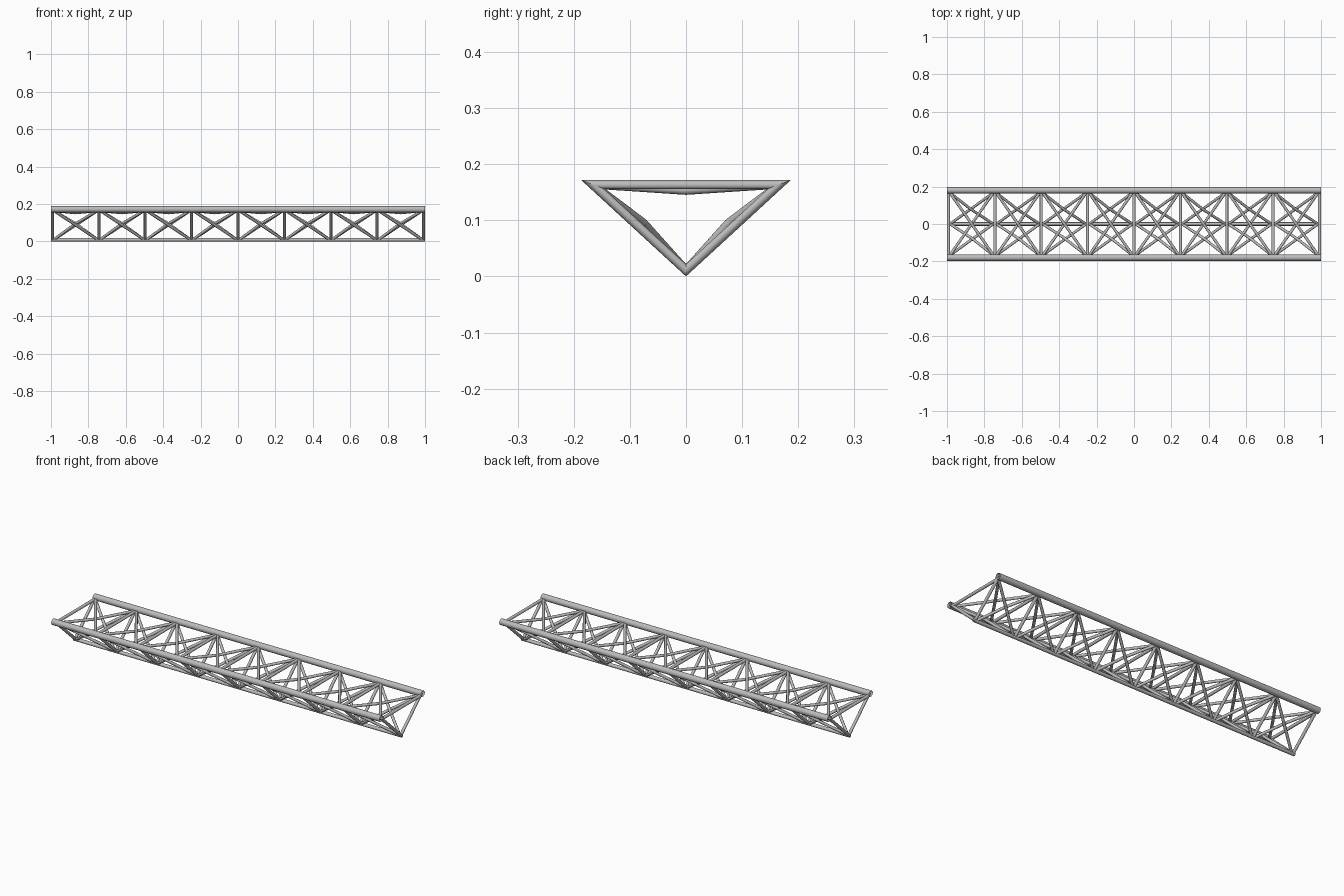
import bpy
import bmesh
from math import cos, sin, tau
from mathutils import Vector

cube = bpy.data.objects.get("Cube")
if cube:
    bpy.data.objects.remove(cube, do_unlink=True)

steel = bpy.data.materials.new("steel_grey")
steel.use_nodes = True
grey = (0.5, 0.5, 0.5, 1)
steel.diffuse_color = grey
steel.node_tree.nodes["Principled BSDF"].inputs["Base Color"].default_value = grey

SIDES = 16
PANELS = 8
END = 0.992                      # x of the outermost frames
TOP_Y, TOP_Z, LOW_Z = 0.1665, 0.164, 0.011
corners = [(0, LOW_Z), (TOP_Y, TOP_Z), (-TOP_Y, TOP_Z)]


def tube(bm, points, radius, closed=False):
    """Open round tube through the points, with mitred corners."""
    pts = [Vector(p) for p in points]
    n = len(pts)
    count = n if closed else n - 1
    dirs = [(pts[(i + 1) % n] - pts[i]).normalized() for i in range(count)]
    for i, d in enumerate(dirs):
        before = dirs[i - 1] if closed or i > 0 else d
        after = dirs[(i + 1) % count] if closed or i < count - 1 else d
        side = d.cross(Vector((0, 0, 1)))
        if side.length < 0.01:
            side = Vector((1, 0, 0))
        side.normalize()
        up = side.cross(d)
        rings = []
        for p, normal in ((pts[i], before + d), (pts[(i + 1) % n], d + after)):
            ring = []
            for k in range(SIDES):
                a = tau * k / SIDES
                off = radius * (cos(a) * side + sin(a) * up)
                slide = -off.dot(normal) / d.dot(normal)
                ring.append(bm.verts.new(p + off + d * slide))
            rings.append(ring)
        for k in range(SIDES):
            j = (k + 1) % SIDES
            f = bm.faces.new((rings[0][k], rings[0][j], rings[1][j], rings[1][k]))
            f.smooth = True


def finish(bm, name):
    bmesh.ops.recalc_face_normals(bm, faces=bm.faces)
    mesh = bpy.data.meshes.new(name)
    bm.to_mesh(mesh)
    bm.free()
    mesh.materials.append(steel)
    obj = bpy.data.objects.new(name, mesh)
    bpy.context.collection.objects.link(obj)


# Long chords: two thick upper tubes and one thin lower tube
for name, y, z, r in (("left_side_chord", 0.18, 0.172, 0.017),
                      ("right_side_chord", -0.18, 0.172, 0.017),
                      ("bottom_chord", 0, 0.0095, 0.0095)):
    bm = bmesh.new()
    tube(bm, [(-1, y, z), (1, y, z)], r)
    finish(bm, name)

# Triangular frames between the panels
stations = [-END + 2 * END * i / PANELS for i in range(PANELS + 1)]
bm = bmesh.new()
for x in stations:
    tube(bm, [(x, y, z) for y, z in corners], 0.008, closed=True)
finish(bm, "cross_frames")

# Crossed braces on all three faces; one of each pair bends inward to clear the other
centre = Vector((0, 0, (LOW_Z + 2 * TOP_Z) / 3))
straight, bent = bmesh.new(), bmesh.new()
for x0, x1 in zip(stations, stations[1:]):
    a, b = x0 + 0.008, x1 - 0.008
    for i in range(3):
        p, q = Vector((0, *corners[i])), Vector((0, *corners[(i + 1) % 3]))
        along = (q - p).normalized()
        mid = (p + q) / 2
        inward = centre - mid
        inward = (inward - along * inward.dot(along)).normalized()
        xa, xb = Vector((a, 0, 0)), Vector((b, 0, 0))
        tube(straight, [p + xa, q + xb], 0.0075)
        tube(bent, [p + xb, mid + (xa + xb) / 2 + inward * 0.011, q + xa], 0.0075)
finish(straight, "straight_braces")
finish(bent, "bent_braces")
